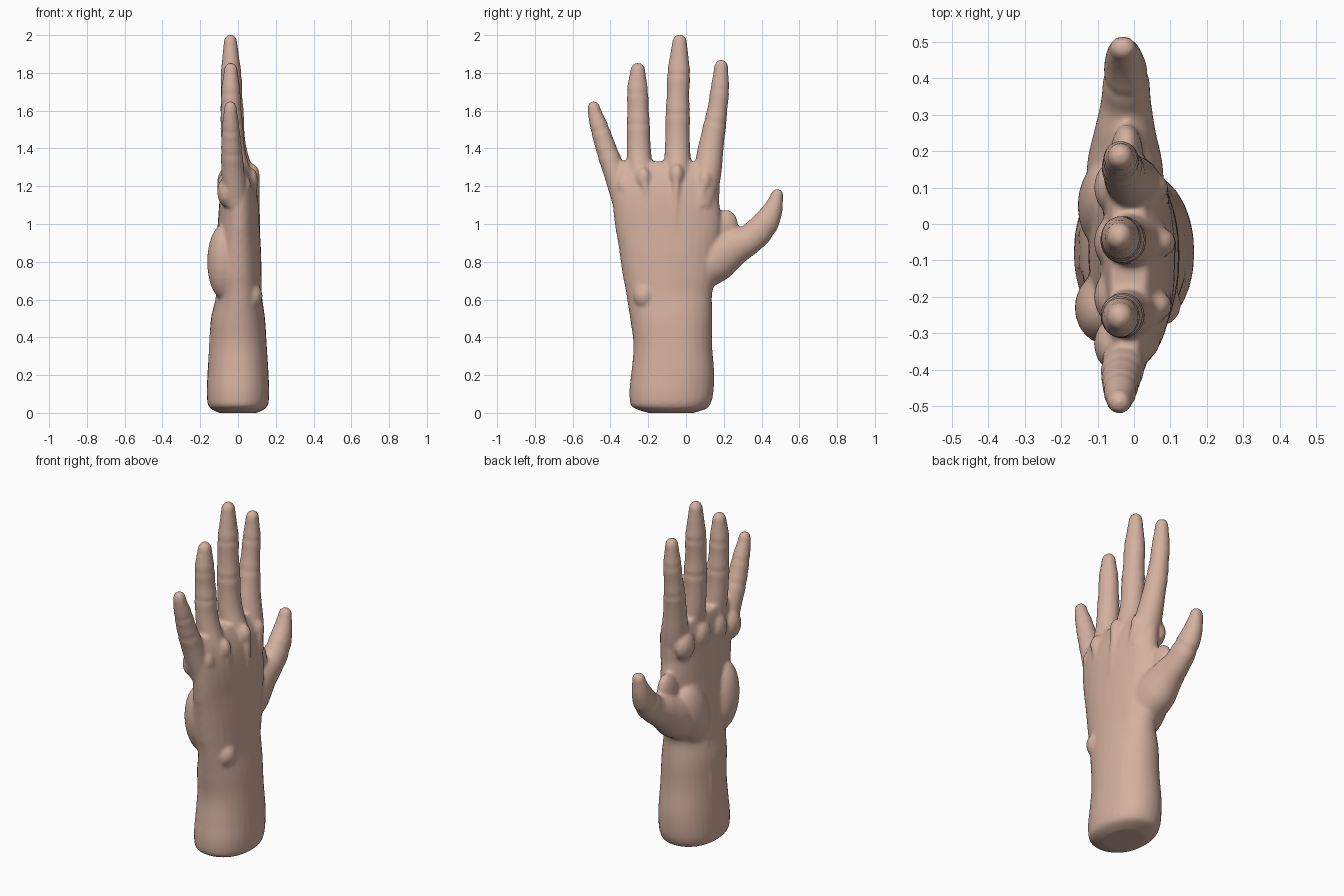
import bpy, bmesh, math
from mathutils import Vector, Matrix

cube = bpy.data.objects.get("Cube")
if cube:
    bpy.data.objects.remove(cube, do_unlink=True)

bm = bmesh.new()
SIDES = 32


def spline(pts, t):
    """Catmull-Rom sample of a list of tuples, t from 0 to len - 1."""
    i = min(int(t), len(pts) - 2)
    f = t - i
    a, b, c, d = (pts[max(0, min(len(pts) - 1, i + k))] for k in (-1, 0, 1, 2))
    return [0.5 * (2 * q + (r - p) * f + (2 * p - 5 * q + 4 * r - s) * f * f
                   + (3 * q - p - 3 * r + s) * f ** 3)
            for p, q, r, s in zip(a, b, c, d)]


def loft(stations, joints=(), tip=True, power=2.0, steps=10):
    """Tube through (y, z, x, half width, half depth); joints are heights of creases."""
    rings = []
    count = (len(stations) - 1) * steps
    samples = [spline(stations, k / steps) for k in range(count + 1)]
    for k, (y, z, x, w, d) in enumerate(samples):
        p, q = samples[max(k - 1, 0)], samples[min(k + 1, count)]
        along = Vector((0, q[0] - p[0], q[1] - p[1])).normalized()
        swell = 1.0
        for j in joints:
            u = (z - j) / 0.05
            swell += 0.09 * math.exp(-u * u) - 0.09 * math.exp(-(u * 4) ** 2)
        rings.append((Vector((x, y, z)), along, w * swell, d * swell))
    if tip:
        c, along, w, d = rings[-1]
        for k in range(1, 9):
            a = k / 8.3 * math.pi / 2
            rings.append((c + along * w * 1.1 * math.sin(a), along,
                          w * math.cos(a), d * math.cos(a)))
    loops = []
    for c, along, w, d in rings:
        side = Vector((0, along.z, -along.y))
        loop = []
        for s in range(SIDES):
            a = math.tau * s / SIDES
            u, v = (math.copysign(abs(f) ** (2 / power), f) for f in (math.cos(a), math.sin(a)))
            loop.append(bm.verts.new(c + side * w * u + Vector((d * v, 0, 0))))
        loops.append(loop)
    for lo, hi in zip(loops, loops[1:]):
        for s in range(SIDES):
            n = (s + 1) % SIDES
            bm.faces.new((lo[s], lo[n], hi[n], hi[s]))
    bm.faces.new(loops[0][::-1])
    bm.faces.new(loops[-1])


def mound(x, y, z, rx, ry, rz, tilt=0.0):
    """Ellipsoid of muscle or bone, tilted in the plane of the palm."""
    m = (Matrix.Translation((x, y, z)) @ Matrix.Rotation(tilt, 4, 'X')
         @ Matrix.Diagonal((rx, ry, rz, 1)))
    bmesh.ops.create_uvsphere(bm, u_segments=24, v_segments=16, radius=1, matrix=m)


# forearm, wrist and palm
loft([(-.08, .0, 0, .12, .10), (-.08, .03, 0, .20, .152), (-.08, .09, 0, .22, .165),
      (-.07, .2, 0, .22, .162), (-.07, .36, 0, .208, .152), (-.077, .5, 0, .217, .143),
      (-.087, .62, .005, .226, .122), (-.088, .72, 0, .245, .125), (-.09, .85, 0, .262, .122),
      (-.092, .98, .003, .28, .112), (-.105, .1 + 1, .005, .282, .105),
      (-.108, 1.2, .002, .288, .093), (-.11, 1.27, -.005, .285, .075),
      (-.11, 1.33, -.015, .265, .05)], tip=False, power=2.15)

# fingers, from the knuckle to the tip
fingers = [
    ([(-.33, 1.1, -.01, .055, .06), (-.37, 1.25, -.025, .06, .062),
      (-.423, 1.4, -.035, .052, .052), (-.458, 1.51, -.038, .046, .044),
      (-.482, 1.585, -.04, .038, .037), (-.488, 1.615, -.04, .033, .033)], (1.38, 1.5)),
    ([(-.22, 1.1, .02, .06, .07), (-.24, 1.25, 0, .07, .075),
      (-.25, 1.4, -.025, .064, .062), (-.253, 1.58, -.035, .056, .054),
      (-.257, 1.72, -.038, .052, .047), (-.255, 1.81, -.038, .04, .037)], (1.53, 1.69)),
    ([(-.05, 1.1, .03, .065, .075), (-.045, 1.25, .01, .075, .08),
      (-.045, 1.42, -.022, .066, .064), (-.043, 1.65, -.033, .06, .057),
      (-.038, 1.82, -.037, .056, .05), (-.034, 1.96, -.04, .04, .036)], (1.58, 1.79)),
    ([(.08, 1.1, .02, .07, .075), (.11, 1.25, .0, .074, .075),
      (.131, 1.4, -.02, .068, .063), (.157, 1.55, -.033, .055, .053),
      (.178, 1.7, -.036, .048, .046), (.186, 1.83, -.037, .037, .035)], (1.54, 1.71)),
]
for path, joints in fingers:
    loft(path, joints)

# thumb and its fleshy base
loft([(.03, .72, -.02, .1, .1), (.15, .815, -.025, .125, .105), (.25, .875, -.025, .1, .085),
      (.335, .918, -.022, .078, .068), (.405, .985, -.022, .07, .058),
      (.452, 1.06, -.027, .057, .052), (.477, 1.13, -.03, .038, .04),
      (.482, 1.15, -.03, .034, .037)], (.985,))
mound(-.065, .05, .8, .09, .12, .19, -.35)

# web between thumb and index finger
mound(-.02, .19, .97, .045, .08, .11, -.4)

# heel of the palm and pads under the fingers
mound(-.075, -.23, .8, .088, .1, .2, .1)
for y, z in ((-.33, 1.17), (-.2, 1.2), (-.05, 1.22), (.1, 1.21)):
    mound(-.06, y, z, .05, .07, .08)

# knuckles and the tendons running back to the wrist
for y, z, x, back in ((-.33, 1.2, .025, -.18), (-.225, 1.24, .06, -.13),
                      (-.05, 1.26, .07, -.07), (.1, 1.23, .05, -.01)):
    mound(x, y, z, .045, .04, .06)
    loft([(back, .75, .095, .02, .02), ((y + back) / 2, 1.0, .1 - abs(y + .07) * .12, .02, .02),
          (y, z, x + .025, .02, .02)])

# wrist bone and inner forearm tendons
mound(.07, -.22, .62, .06, .06, .07)
for y in (-.11, -.03):
    loft([(y - .02, .12, -.13, .03, .03), (y, .4, -.128, .024, .024), (y, .6, -.1, .02, .02)])

bmesh.ops.recalc_face_normals(bm, faces=bm.faces)
mesh = bpy.data.meshes.new("hand")
bm.to_mesh(mesh)
bm.free()
hand = bpy.data.objects.new("hand", mesh)
bpy.context.collection.objects.link(hand)

# skin colour
skin = bpy.data.materials.new("skin")
skin.use_nodes = True
color = (.66, .44, .35, 1)
skin.diffuse_color = color
skin.node_tree.nodes["Principled BSDF"].inputs["Base Color"].default_value = color
mesh.materials.append(skin)

# fuse all the masses into one smooth skin
fuse = hand.modifiers.new("fuse", 'REMESH')
fuse.mode = 'VOXEL'
fuse.voxel_size = .01
fuse.use_smooth_shade = True
relax = hand.modifiers.new("relax", 'SMOOTH')
relax.factor = .5
relax.iterations = 6
